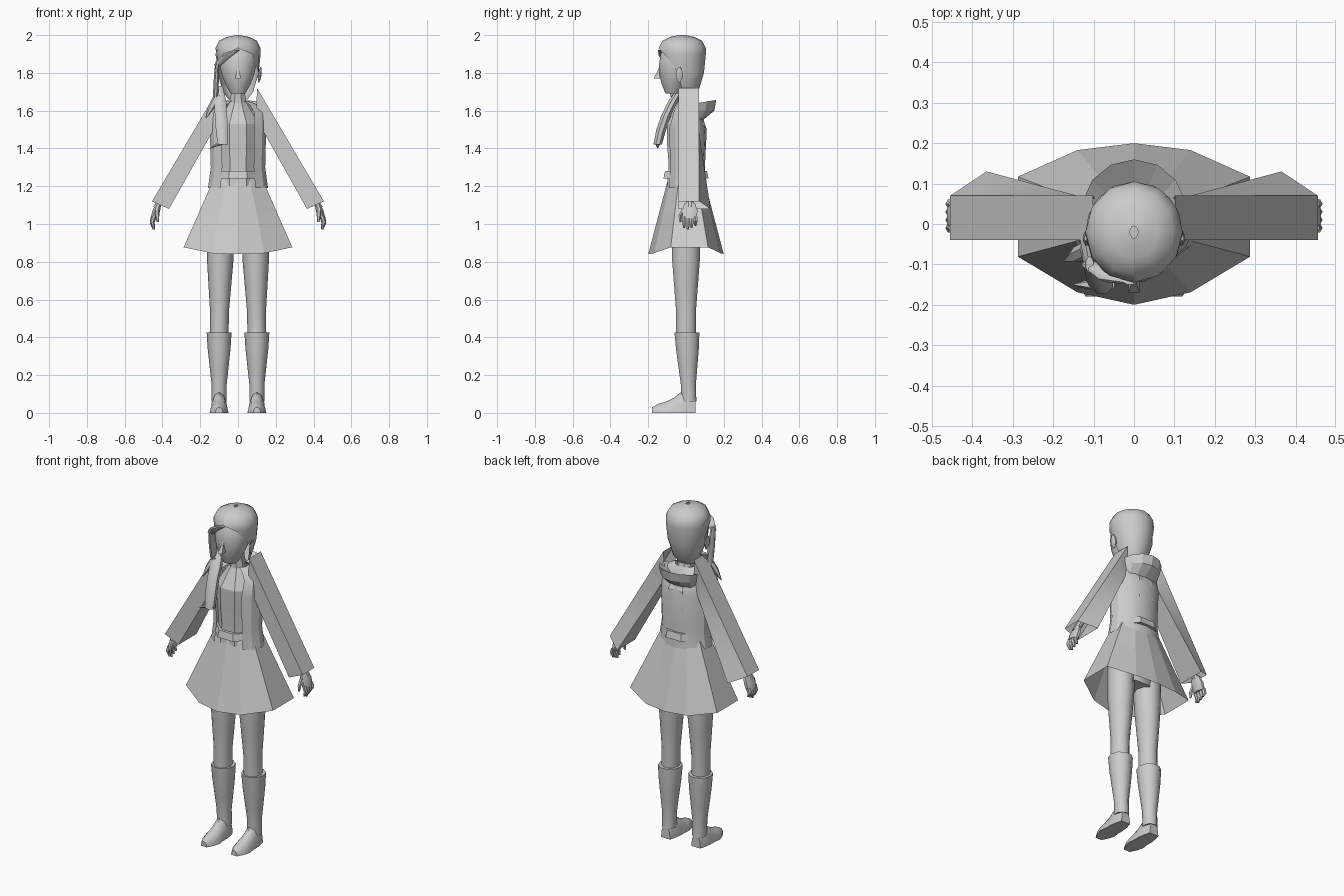
import bpy, bmesh
from math import sin, cos, pi, radians, copysign
from mathutils import Vector

if "Cube" in bpy.data.objects:
    bpy.data.objects.remove(bpy.data.objects["Cube"], do_unlink=True)

colour = (.6, .6, .6, 1)
grey = bpy.data.materials.new("light grey")
grey.use_nodes = True
grey.diffuse_color = colour
grey.node_tree.nodes["Principled BSDF"].inputs["Base Color"].default_value = colour


def loft(name, rings, closed=True, caps=True, smooth=40, side=1):
    """Skin a list of point rings; side=-1 mirrors across x."""
    bm = bmesh.new()
    rows = [[bm.verts.new((x * side, y, z)) for x, y, z in ring] for ring in rings]
    count = len(rows[0])
    for lower, upper in zip(rows, rows[1:]):
        for i in range(count if closed else count - 1):
            j = (i + 1) % count
            bm.faces.new((lower[i], lower[j], upper[j], upper[i]))
    if closed and caps:
        bm.faces.new(rows[0])
        bm.faces.new(rows[-1])
    bmesh.ops.recalc_face_normals(bm, faces=bm.faces)
    mesh = bpy.data.meshes.new(name)
    bm.to_mesh(mesh)
    bm.free()
    mesh.materials.append(grey)
    obj = bpy.data.objects.new(name, mesh)
    bpy.context.collection.objects.link(obj)
    if smooth:
        bpy.ops.object.select_all(action="DESELECT")
        obj.select_set(True)
        bpy.context.view_layer.objects.active = obj
        bpy.ops.object.shade_smooth_by_angle(angle=radians(smooth))


def taper(name, start, end, widths, depth=1.0, bend=(0, 0, 0), sides=8, **options):
    """Tube of level rings, evenly spaced from start to end, bowed by bend."""
    rings = []
    for i, width in enumerate(widths):
        t = i / (len(widths) - 1)
        centre = Vector(start).lerp(Vector(end), t) + Vector(bend) * sin(pi * t)
        turns = [2 * pi * (k + .5) / sides for k in range(sides)]
        rings.append([centre + Vector((width * sin(a), -width * depth * cos(a), 0))
                      for a in turns])
    loft(name, rings, **options)


def arc(z, width, depth, gap, y=0.0, steps=12):
    """Level arc round the back, leaving gap degrees open each side of the front."""
    angles = [radians(gap + (360 - 2 * gap) * i / steps) for i in range(steps + 1)]
    return [Vector((width * sin(a), y - depth * cos(a), z)) for a in angles]


# Head, neck and nose
taper("head", (0, -.07, 1.69), (0, -.03, 1.95), [.04, .07, .09, .1, .1, .08], sides=12)
taper("neck", (0, .01, 1.57), (0, -.01, 1.75), [.07, .05, .04, .04])
taper("nose", (0, -.15, 1.77), (0, -.13, 1.85), [.02, .01, .003], depth=1.5, sides=4, smooth=0)

# Hair shell, open around the face
hair_levels = [(1.66, .05, 90), (1.7, .08, 90), (1.8, .11, 80), (1.9, .12, 40),
               (1.93, .12, 0), (1.97, .1, 0), (1.99, .06, 0), (2, .01, 0)]
loft("hair", [arc(z, width, width + .005, gap, y=-.02) for z, width, gap in hair_levels],
     closed=False)

# Swept fringe and side ponytail over the right shoulder
taper("fringe", (-.01, -.14, 1.92), (-.11, -.1, 1.84), [.02, .03, .02], depth=.5, bend=(0, -.01, .01))
taper("side_lock", (-.11, -.1, 1.86), (-.12, -.05, 1.66), [.01, .015, .015], depth=2)
taper("ponytail", (-.1, -.02, 1.73), (-.08, -.15, 1.42), [.02, .035, .035, .035, .03],
      depth=.8, bend=(0, -.02, 0))
taper("ponytail_tip", (-.08, -.15, 1.43), (-.15, -.15, 1.4), [.035, .02, .003], depth=.5)
taper("hair_wisp", (-.11, -.06, 1.68), (-.17, -.09, 1.56), [.02, .02, .003], sides=6)

# Shirt, belt and hips
taper("shirt", (0, 0, 1.2), (0, 0, 1.64), [.12, .11, .12, .12, .05], depth=.9, smooth=20)
taper("belt", (0, 0, 1.24), (0, 0, 1.28), [.13, .12], smooth=0)
taper("hips", (0, 0, .9), (0, 0, 1.22), [.12, .14, .12], depth=.65)

# Open jacket with shoulder yoke
jacket_levels = [(1.19, .16, .11), (1.3, .145, .1), (1.5, .15, .11),
                 (1.59, .15, .08), (1.63, .11, .06), (1.65, .06, .05)]
loft("jacket", [arc(*level, gap=35) for level in jacket_levels], closed=False, smooth=25)

# Hood folded down the back, its rim rising towards the rear
hood_levels = [(1.59, .06, .05), (1.61, .08, .06), (1.63, .13, .13), (1.6, .12, .12), (1.55, .11, .06)]
hood = [arc(*level, gap=75, y=.03, steps=8) for level in hood_levels]
for point in hood[2]:
    point.z += max(point.y, 0) / 6
loft("hood", hood, closed=False, smooth=0)

# Flared skirt, open below, with a boxy ten-sided hem that lifts at the sides
waist_centre = Vector((0, 0, 1.25))
hem = []
for k in range(10):
    s, c = sin(pi * k / 5), cos(pi * k / 5)
    hem.append(Vector((copysign(.31 * abs(s) ** 1.5, s),
                       .02 * s * s - copysign(.2 * abs(c) ** .6, c),
                       .84 + .045 * s ** 4)))
waist = [Vector((p.x * .43, p.y * .46, waist_centre.z)) for p in hem]
middle = [low.lerp(high, .5) for low, high in zip(hem, waist)]
loft("skirt", [hem, middle, waist], caps=False, smooth=0)


def sleeve_ring(t):
    """Four corners at t from shoulder to cuff; the inner back corner flares."""
    centre = Vector((.15, 0, 1.55)).lerp(Vector((.41, 0, 1.1)), t)
    across = Vector((.01, 0, .07)).lerp(Vector((.045, 0, .02)), t)
    front, back = Vector((0, -.04, 0)), Vector((0, .07, 0))
    flare = Vector((0, .06 * t, 0))
    return [centre + across + front, centre - across + front,
            centre - across + back + flare, centre + across + back]


def shoe_section(y, height, width):
    """Half-round section standing on the ground."""
    return [(.1 + width * cos(pi * k / 6), y, height * sin(pi * k / 6)) for k in range(7)]


for label, side in (("left", 1), ("right", -1)):
    # Ear
    taper(label + "_ear", (.11, -.035, 1.75), (.12, -.035, 1.83), [.003, .01, .01, .003],
          depth=2, side=side)

    # Wide sleeve with an open cuff, and the arm inside
    loft(label + "_sleeve", [sleeve_ring(t) for t in (-.2, 0, .5, 1)],
         caps=False, smooth=20, side=side)
    taper(label + "_forearm", (.25, .02, 1.4), (.43, .02, 1.09), [.03, .025, .02], side=side)

    # Hand with fingers and thumb
    taper(label + "_palm", (.42, .02, 1.11), (.445, .02, 1.03), [.015, .022, .02],
          depth=2, side=side)
    for finger in range(4):
        y = finger * .02 - .01
        tip = .97 + abs(finger - 1) * .01
        taper(f"{label}_finger_{finger + 1}", (.445, y, 1.04), (.445, y, tip), [.014, .012, .006],
              bend=(.01, 0, 0), sides=6, side=side)
    taper(label + "_thumb", (.43, -.01, 1.08), (.425, -.03, 1.01), [.013, .011, .006],
          bend=(0, -.01, 0), sides=6, side=side)

    # Leg, knee sock and shoe
    taper(label + "_leg", (.09, 0, 1.08), (.1, 0, .4), [.07, .072, .07, .06, .05, .05],
          depth=1.1, sides=10, side=side)
    taper(label + "_sock", (.1, .005, .425), (.1, .015, .06), [.066, .06, .05, .04, .04],
          depth=1.05, sides=10, side=side)
    heights = [.08, .11, .11, .08, .06, .05, .03]
    widths = [.03, .04, .045, .045, .05, .04, .02]
    loft(label + "_shoe", [shoe_section(.05 - .23 * i / 6, height, width)
                           for i, (height, width) in enumerate(zip(heights, widths))], side=side)
